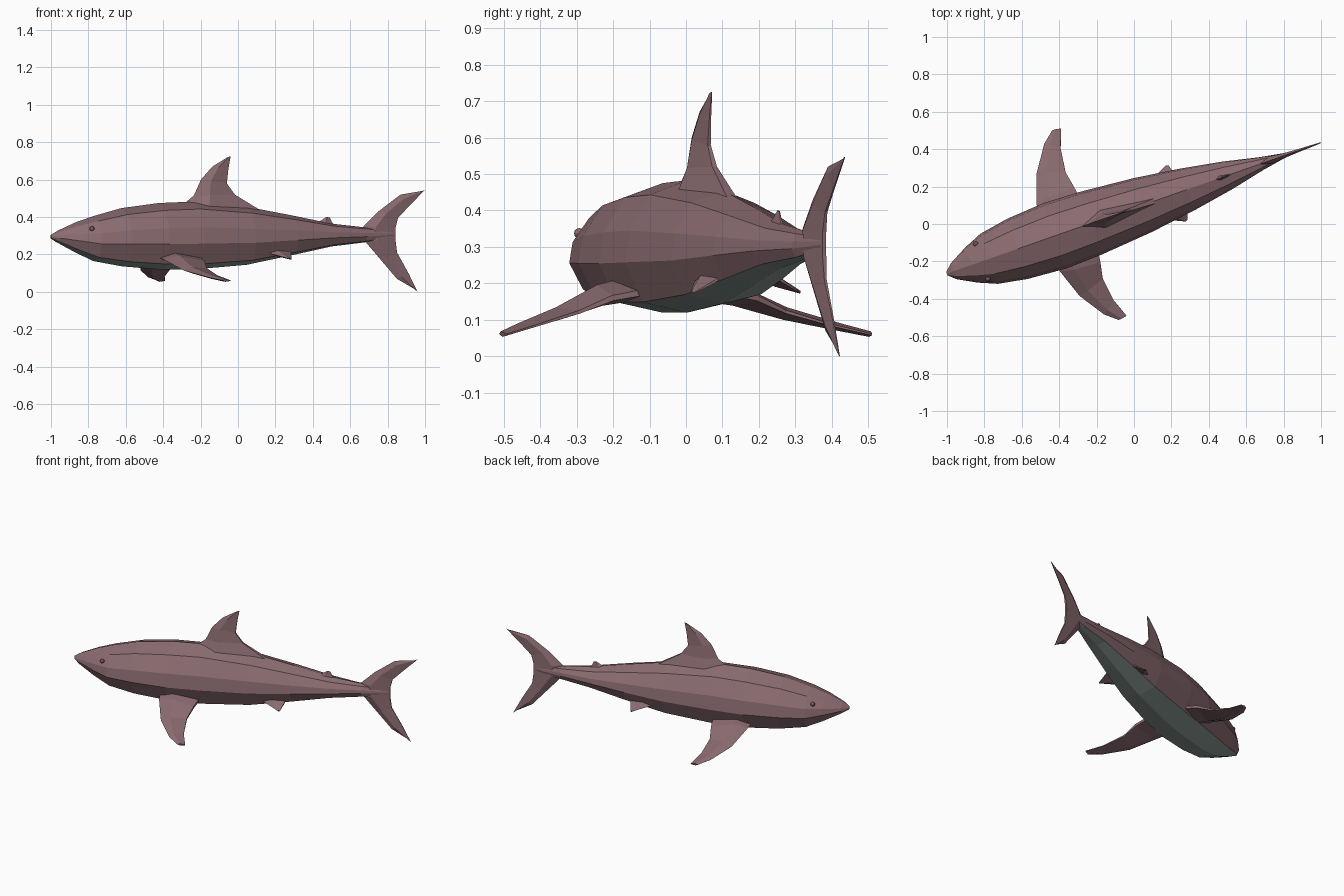
import bpy, bmesh, math
from mathutils import Vector, Matrix

if "Cube" in bpy.data.objects:
    bpy.data.objects.remove(bpy.data.objects["Cube"])

# Model is built along its own axis, then swung to its heading
PLACE = Matrix.Translation((0, 0.085, 0)) @ Matrix.Rotation(math.atan2(0.70, 2.0), 4, 'Z')

def material(name, rgb):
    m = bpy.data.materials.new(name)
    m.diffuse_color = (*rgb, 1)
    m.use_nodes = True
    m.node_tree.nodes["Principled BSDF"].inputs["Base Color"].default_value = m.diffuse_color
    return m

HIDE = material("mauve brown skin", (0.26, 0.15, 0.165))
BELLY = material("grey belly", (0.28, 0.345, 0.32))

def finish(name, bm, mats):
    bmesh.ops.recalc_face_normals(bm, faces=bm.faces)
    bm.transform(PLACE)
    me = bpy.data.meshes.new(name)
    bm.to_mesh(me)
    bm.free()
    for m in mats:
        me.materials.append(m)
    ob = bpy.data.objects.new(name, me)
    bpy.context.collection.objects.link(ob)
    return ob

def loft(name, rings, mats=(HIDE,), second=()):
    """Skin closed rings; strips listed in 'second' get the second material."""
    bm = bmesh.new()
    vs = [[bm.verts.new(p) for p in r] for r in rings]
    n = len(vs[0])
    for a, b in zip(vs, vs[1:]):
        for i in range(n):
            j = (i + 1) % n
            f = bm.faces.new((a[i], a[j], b[j], b[i]))
            f.material_index = 1 if i in second else 0
    bm.faces.new(vs[0])
    bm.faces.new(vs[-1])
    return finish(name, bm, mats)

def fin(name, rows, normal):
    """Rows of (leading point, trailing point, half thickness) from root to tip."""
    n = Vector(normal)
    rings = []
    for lead, trail, t in rows:
        a, b = Vector(lead), Vector(trail)
        m = a.lerp(b, 0.35)
        rings.append([a, m + n * t, b + n * t * 0.25, b - n * t * 0.25, m - n * t])
    return loft(name, rings)

def upright(rows):
    return [((a, 0, b), (c, 0, d), t) for a, b, c, d, t in rows]

# Body: stations of (position, top, bottom, half width)
stations = [(-1.06, .305, .285, .010), (-1.02, .328, .262, .046), (-.92, .372, .21, .10),
            (-.82, .405, .165, .142), (-.66, .448, .137, .17), (-.45, .475, .12, .185),
            (-.25, .483, .12, .178), (.05, .455, .145, .152), (.30, .41, .195, .118),
            (.53, .365, .243, .078), (.72, .345, .265, .036), (.88, .33, .29, .008)]
half = [(0, 1), (.6, .89), (.93, .62), (1, .38), (.72, .08), (0, 0)]
outline = half + [(-x, z) for x, z in half[4:0:-1]]
loft("body", [[(u, x * w, bot + z * (top - bot)) for x, z in outline]
              for u, top, bot, w in stations], (HIDE, BELLY), (4, 5))

# Upright fins
fin("dorsal_fin", upright([(-.36, .43, .15, .42, .06), (-.25, .515, -.02, .52, .028),
                           (-.21, .60, -.065, .58, .018), (-.145, .67, -.055, .66, .010),
                           (-.06, .72, -.042, .725, .003)]), (0, 1, 0))
fin("second_dorsal_fin", upright([(.42, .35, .56, .345, .018), (.475, .385, .53, .375, .009),
                                  (.50, .40, .52, .398, .003)]), (0, 1, 0))
fin("tail_fin", upright([(1.00, .015, 1.018, .0, .003), (.90, .07, .965, .10, .008),
                         (.81, .17, .90, .21, .014), (.72, .27, .89, .28, .022),
                         (.71, .35, .89, .34, .022), (.795, .43, .905, .395, .014),
                         (.92, .52, .965, .455, .008), (1.045, .538, 1.06, .547, .003)]), (0, 1, 0))

# Paired fins and eyes
for side, s in (("left", -1), ("right", 1)):
    pectoral = [((-.50, .10, .19), (-.25, .10, .18), .035),
                ((-.485, .19, .172), (-.265, .21, .16), .03),
                ((-.43, .347, .115), (-.282, .30, .122), .018),
                ((-.339, .484, .078), (-.265, .43, .085), .011),
                ((-.275, .537, .062), (-.228, .53, .06), .008)]
    pelvic = [((.10, .07, .235), (.27, .06, .235), .025),
              ((.14, .115, .205), (.265, .10, .205), .015),
              ((.235, .158, .178), (.25, .154, .174), .004)]
    for part, rows in (("pectoral_fin", pectoral), ("pelvic_fin", pelvic)):
        fin(f"{side}_{part}", [((a[0], a[1] * s, a[2]), (b[0], b[1] * s, b[2]), t)
                               for a, b, t in rows], (0, .3 * s, .95))
    bm = bmesh.new()
    bmesh.ops.create_icosphere(bm, subdivisions=2, radius=.014,
                               matrix=Matrix.Translation((-.862, .099 * s, .338)))
    finish(f"{side}_eye", bm, (HIDE,))
